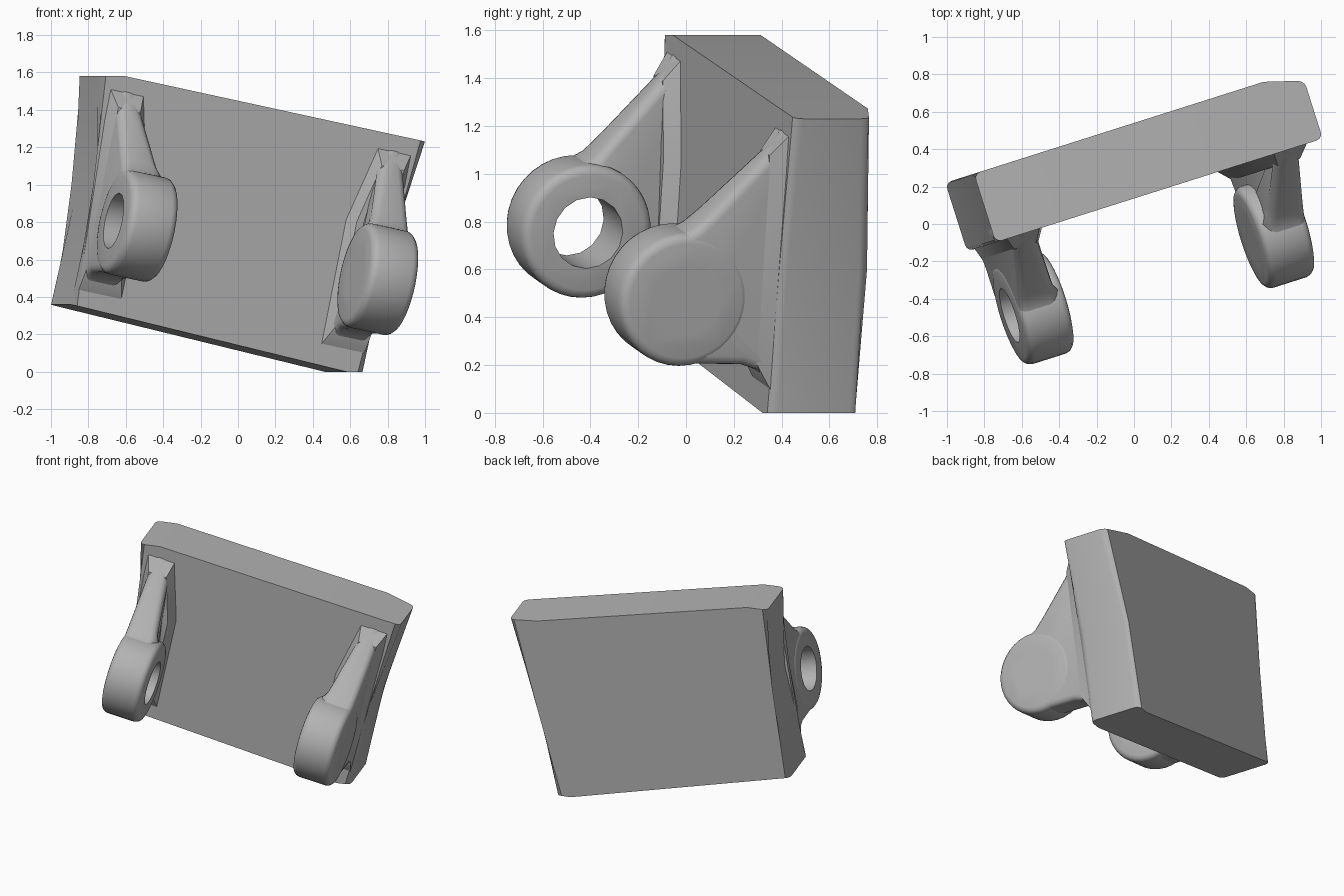
import bpy, bmesh, math
from mathutils import Matrix, Vector

if "Cube" in bpy.data.objects:
    bpy.data.objects.remove(bpy.data.objects["Cube"], do_unlink=True)

grey = bpy.data.materials.new("plain grey")
grey.use_nodes = True
grey.diffuse_color = (0.45, 0.45, 0.45, 1)
grey.node_tree.nodes["Principled BSDF"].inputs["Base Color"].default_value = grey.diffuse_color

# Frame of the slab: along its width, through its thickness, straight up
YAW, ROLL = math.radians(17.6), math.radians(11.7)
SLAB = Matrix.Rotation(YAW, 4, 'Z')
TILT = Matrix.Rotation(ROLL, 4, 'Y')
FRONT, BACK = 0.13, 0.515
HUB_R, HOLE_R, HALF = 0.285, 0.152, 0.135


def make(name, bm, matrix):
    bmesh.ops.recalc_face_normals(bm, faces=bm.faces)
    bm.transform(matrix)
    mesh = bpy.data.meshes.new(name)
    bm.to_mesh(mesh)
    bm.free()
    mesh.materials.append(grey)
    obj = bpy.data.objects.new(name, mesh)
    bpy.context.collection.objects.link(obj)
    return obj


def prism(near, far):
    """Solid between two matching outlines."""
    bm = bmesh.new()
    a = [bm.verts.new(p) for p in near]
    b = [bm.verts.new(p) for p in far]
    bm.faces.new(a)
    bm.faces.new(b)
    for i in range(len(a)):
        j = (i + 1) % len(a)
        bm.faces.new((a[i], a[j], b[j], b[i]))
    return bm


def cylinder(radius, depth, sides):
    bm = bmesh.new()
    bmesh.ops.create_cone(bm, cap_ends=True, segments=sides, radius1=radius, radius2=radius,
                          depth=depth, matrix=Matrix.Rotation(math.pi / 2, 4, 'Y'))
    return bm


def bevel(obj, width, segments=3):
    mod = obj.modifiers.new("round edges", 'BEVEL')
    mod.width, mod.segments = width, segments
    mod.limit_method, mod.angle_limit = 'ANGLE', math.radians(50)


def drill(obj, cutter):
    mod = obj.modifiers.new("pin hole", 'BOOLEAN')
    mod.operation, mod.solver, mod.object = 'DIFFERENCE', 'EXACT', cutter


def finish(obj):
    bpy.ops.object.select_all(action='DESELECT')
    obj.select_set(True)
    bpy.context.view_layer.objects.active = obj
    bpy.ops.object.convert(target='MESH')
    bpy.ops.object.shade_smooth_by_angle(angle=math.radians(35))


# Slab with skewed sides and one back corner tapered off
outline = [(-0.735, 1.58), (-0.59, 1.58), (0.89, 1.273), (1.10, 1.23), (0.88, 0.6),
           (0.75, 0), (0.65, 0), (-0.895, 0.36), (-0.735, 1.0)]
front = [(s, FRONT, z) for s, z in outline]
back = [(s, BACK - (0.06 if s > 1 else 0), z) for s, z in outline]
bm = prism(front, back)
# Soften the upright edges at both ends of the slab
ends = [e for e in bm.edges
        if abs(e.verts[0].co.y - e.verts[1].co.y) < 0.1
        and abs(e.verts[0].co.z - e.verts[1].co.z) > 0.5
        and abs(e.verts[0].co.x - e.verts[1].co.x) < 0.3]
bmesh.ops.bevel(bm, geom=ends, offset=0.035, segments=3, profile=0.5, affect='EDGES')
finish(make("slab", bm, SLAB))

# Side profile of an arm: hub arc, rising brace, foot against the slab
arc_r = HUB_R - 0.01
arm_profile = [(arc_r * math.cos(math.radians(t)), arc_r * math.sin(math.radians(t)))
               for t in range(96, 271, 9)]
arm_profile += [(0.27, -0.278), (0.34, -0.3), (0.385, -0.34), (0.41, -0.41), (0.5, -0.41),
                (0.5, 0.74), (0.405, 0.74), (0.37, 0.67), (0.1, 0.375),
                (0.065, 0.34), (0.03, 0.305)]


def inner(v):
    return 0.085 - 0.24 * max(0, v - 0.3)


def lug(name, side, s, z):
    """side is +1 when the boss points to +x."""
    place = SLAB @ Matrix.Translation((s, FRONT - 0.395, z)) @ TILT @ Matrix.Diagonal((side, 1, 1, 1))
    hole = make(name + "_hole_cutter", cylinder(HOLE_R, 1, 16), place)
    hole.hide_render = True

    arm = make(name + "_arm", prism([(-HALF + 0.004, d, v) for d, v in arm_profile],
                                    [(inner(v), d, v) for d, v in arm_profile]), place)
    hub = make(name + "_hub", cylinder(HUB_R, 2 * HALF, 36), place)
    for part in (arm, hub):
        # mirrored parts need their normals turned outward again
        fix = bmesh.new()
        fix.from_mesh(part.data)
        bmesh.ops.recalc_face_normals(fix, faces=fix.faces)
        fix.to_mesh(part.data)
        fix.free()
        bevel(part, 0.04)
        drill(part, hole)
        finish(part)
    bpy.data.objects.remove(hole, do_unlink=True)

    # Flared foot where the arm meets the slab
    bm = bmesh.new()
    for d, grow, top, low in ((0.33, 0, 0.62, -0.27), (0.37, 0.015, 0.67, -0.32), (0.41, 0.05, 0.73, -0.4)):
        for v in (low, 0.3, top):
            out = -HALF + 0.006 - (grow if v > 0.4 else 0)
            bm.verts.new((out, d, v))
            bm.verts.new((inner(v) - 0.01 + grow, d, v))
    bmesh.ops.convex_hull(bm, input=bm.verts)
    finish(make(name + "_foot", bm, place))


lug("right_lug", 1, -0.65, 0.78)
lug("left_lug", -1, 0.70, 0.495)
